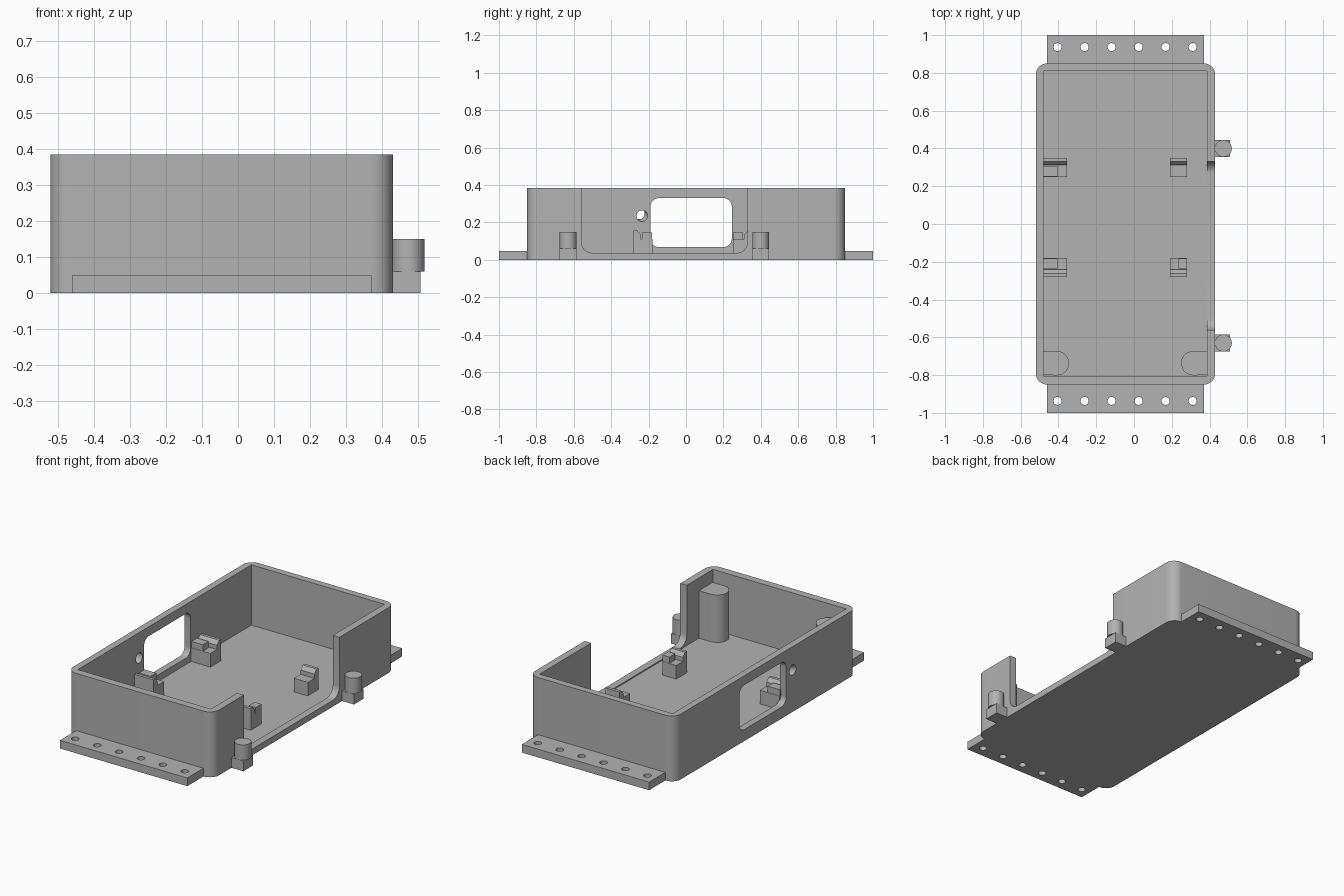
import bpy, bmesh, math
from mathutils import Vector

cube = bpy.data.objects.get("Cube")
if cube:
    bpy.data.objects.remove(cube, do_unlink=True)

grey = bpy.data.materials.new("plain grey")
grey.use_nodes = True
grey.diffuse_color = (0.45, 0.45, 0.45, 1)
grey.node_tree.nodes["Principled BSDF"].inputs["Base Color"].default_value = grey.diffuse_color


def rounded(u0, u1, v0, v1, r=0.0, steps=10):
    """Outline of a rectangle with rounded corners."""
    if r == 0:
        return [(u0, v0), (u1, v0), (u1, v1), (u0, v1)]
    pts = []
    corners = [(u1 - r, v1 - r), (u0 + r, v1 - r), (u0 + r, v0 + r), (u1 - r, v0 + r)]
    for i, (cu, cv) in enumerate(corners):
        for k in range(steps + 1):
            a = math.pi / 2 * (i + k / steps)
            pts.append((cu + r * math.cos(a), cv + r * math.sin(a)))
    return pts


def circle(u, v, r, n=32):
    return [(u + r * math.cos(math.tau * i / n), v + r * math.sin(math.tau * i / n)) for i in range(n)]


def prism(name, outline, lo, hi, axis="Z"):
    """Extrude an outline (x, y) along Z, or (y, z) along X."""
    bm = bmesh.new()
    place = (lambda u, v, w: (u, v, w)) if axis == "Z" else (lambda u, v, w: (w, u, v))
    face = bm.faces.new([bm.verts.new(place(u, v, lo)) for u, v in outline])
    ext = bmesh.ops.extrude_face_region(bm, geom=[face])
    moved = [g for g in ext["geom"] if isinstance(g, bmesh.types.BMVert)]
    bmesh.ops.translate(bm, verts=moved, vec=Vector(place(0, 0, hi - lo)))
    bmesh.ops.recalc_face_normals(bm, faces=bm.faces)
    mesh = bpy.data.meshes.new(name)
    bm.to_mesh(mesh)
    bm.free()
    mesh.materials.append(grey)
    ob = bpy.data.objects.new(name, mesh)
    bpy.context.collection.objects.link(ob)
    return ob


def cut(target, cutter):
    cutter.hide_render = True
    mod = target.modifiers.new("cut", "BOOLEAN")
    mod.operation = "DIFFERENCE"
    mod.solver = "EXACT"
    mod.object = cutter
    bpy.context.view_layer.objects.active = target
    bpy.ops.object.modifier_apply(modifier=mod.name)
    bpy.data.objects.remove(cutter, do_unlink=True)


parts = []

# Tray with cavity, side opening, window and slanted cable hole
tray = prism("tray", rounded(-0.52, 0.43, -0.85, 0.85, 0.06), 0, 0.385)
cut(tray, prism("cavity", rounded(-0.48, 0.387, -0.805, 0.81), 0.03, 0.6))
cut(tray, prism("side_opening", rounded(-0.56, 0.33, 0.037, 0.7, 0.06), 0.3, 0.6, "X"))
cut(tray, prism("window", rounded(-0.19, 0.245, 0.068, 0.33, 0.045), -0.6, -0.4, "X"))
hole = prism("cable_hole", circle(-0.235, 0.235, 0.03), -0.6, -0.4, "X")
for v in hole.data.vertices:
    v.co.y += 0.4 * (v.co.x + 0.48)
    v.co.z -= 0.3 * (v.co.x + 0.48)
cut(tray, hole)
parts.append(tray)

# Mounting flanges with a row of holes
for side, name in ((-1, "front_flange"), (1, "back_flange")):
    ys = sorted((side * 0.845, side))
    flange = prism(name, rounded(-0.46, 0.37, *ys), 0, 0.048)
    for i in range(6):
        cut(flange, prism("hole", circle(-0.405 + 0.143 * i, side * 0.937, 0.021), -0.1, 0.1))
    parts.append(flange)

# Round pegs on square feet outside the opening
for y, name in ((-0.63, "front"), (0.4, "back")):
    parts.append(prism(name + "_peg_foot", rounded(0.425, 0.507, y - 0.045, y + 0.045), 0, 0.06))
    parts.append(prism(name + "_peg", circle(0.473, y, 0.045), 0.06, 0.15))

# Round-nosed posts in the two front corners
nose = [(0.064 * math.cos(a), 0.064 * math.sin(a))
        for a in (math.pi * (i / 20 - 0.5) for i in range(21))]
for wall, side, name in ((-0.485, 1, "left"), (0.39, -1, "right")):
    outline = [(wall, -0.8)] + [(wall + side * (0.077 + u), -0.737 + v) for u, v in nose] + [(wall, -0.673)]
    parts.append(prism(name + "_corner_post", outline, 0.02, 0.31))

# Board clips: a base with a bevelled rear lip, some with an extra stop block
profile = [(0.25, 0.02), (0.35, 0.02), (0.35, 0.157), (0.332, 0.157),
           (0.312, 0.135), (0.312, 0.11), (0.25, 0.11)]
stop = rounded(0.252, 0.305, 0.1, 0.147)
clips = [("back_left", -0.485, -0.355, False, (-0.485, -0.405)),
         ("front_left", -0.485, -0.355, True, (-0.485, -0.405)),
         ("back_right", 0.19, 0.28, False, None),
         ("front_right", 0.19, 0.28, True, (0.235, 0.28))]
for name, x0, x1, flip, block in clips:
    shape = lambda pts: [(0.07 - y, z) for y, z in pts] if flip else pts
    parts.append(prism(name + "_clip", shape(profile), x0, x1, "X"))
    if block:
        parts.append(prism(name + "_stop", shape(stop), *block, "X"))

# Smooth the curved sides, keep the edges sharp
bpy.ops.object.select_all(action="DESELECT")
for ob in parts:
    ob.select_set(True)
bpy.context.view_layer.objects.active = tray
bpy.ops.object.shade_smooth_by_angle(angle=math.radians(30))
